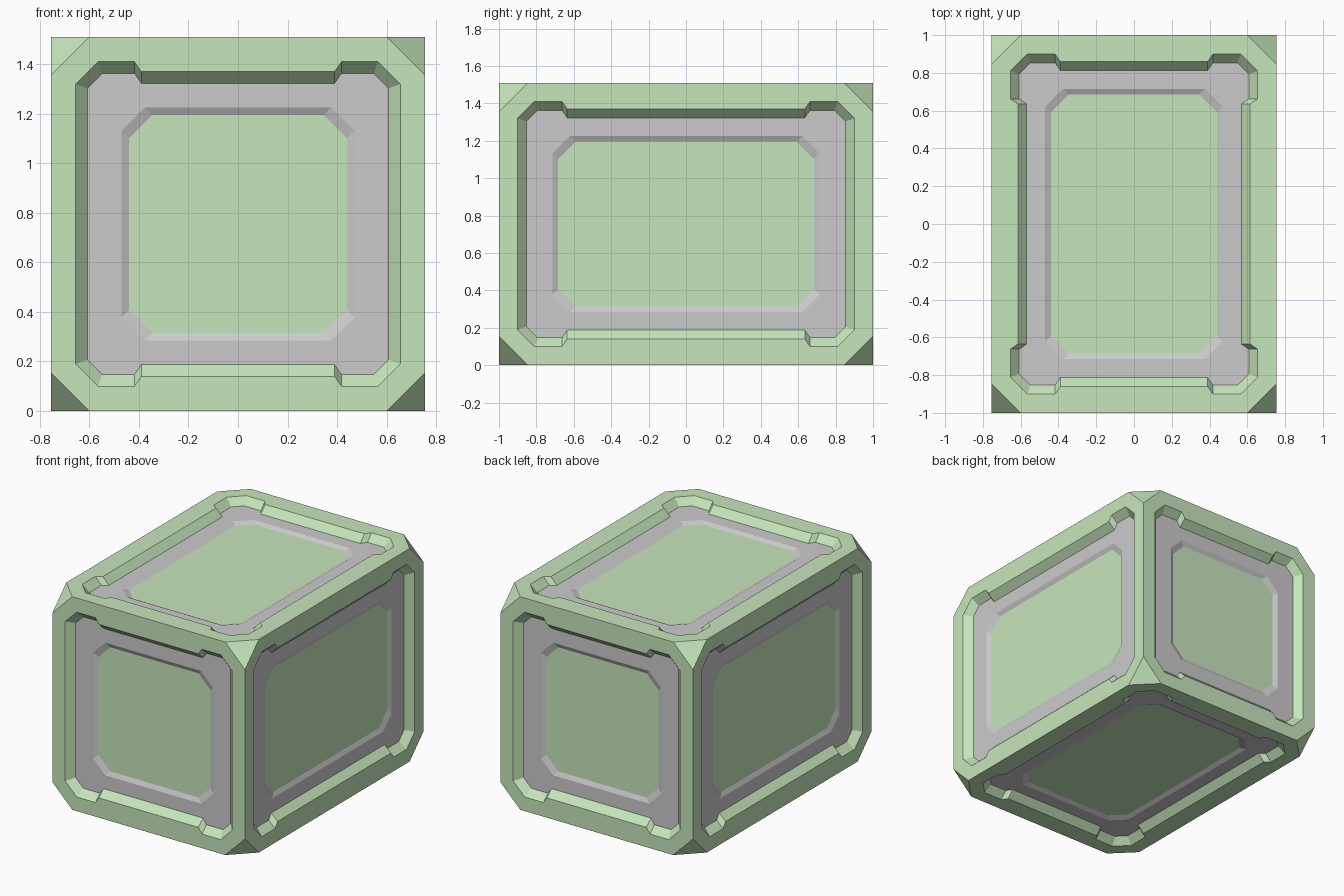
import bpy, bmesh
from itertools import product
from mathutils import Vector

if "Cube" in bpy.data.objects:
    bpy.data.objects.remove(bpy.data.objects["Cube"])

HALF = Vector((0.755, 1.0, 0.755))
CENTRE = Vector((0, 0, 0.755))
RECESS, FLOOR = 0.05, 0.065   # depth of the grey frame and of the green panel

green = bpy.data.materials.new("green")
green.diffuse_color = (0.565, 0.79, 0.50, 1)
green.use_nodes = True
green.node_tree.nodes["Principled BSDF"].inputs["Base Color"].default_value = green.diffuse_color


def make_object(name, bm, mat=None):
    mesh = bpy.data.meshes.new(name)
    bm.to_mesh(mesh)
    bm.free()
    obj = bpy.data.objects.new(name, mesh)
    bpy.context.collection.objects.link(obj)
    if mat:
        mesh.materials.append(mat)
    return obj


def outline(Hu, Hv, inset, chamfer, notch_sides=False, notch_ends=False):
    """Symmetric chamfered rectangle, optionally stepped inward along its edges."""
    u, v = Hu - inset, Hv - inset
    q = [(u, v - chamfer), (u - chamfer, v)]
    if notch_sides:
        q = [(u - 0.04, Hv - 0.365), (u, Hv - 0.337)] + q
    if notch_ends:
        q += [(Hu - 0.337, v), (Hu - 0.365, v - 0.04)]
    r = q[::-1]
    return (q + [(-a, b) for a, b in r] + [(-a, -b) for a, b in q]
            + [(a, -b) for a, b in r])


def add_loop(bm, axis, sign, pts, depth):
    """Place a 2D outline on one side of the box, sunk by depth."""
    ua, va = [i for i in range(3) if i != axis]
    verts = []
    for a, b in pts:
        p = Vector((0, 0, 0))
        p[ua], p[va], p[axis] = a, b, sign * (HALF[axis] - depth)
        verts.append(bm.verts.new(p + CENTRE))
    return verts


def bridge(bm, a, b):
    for i in range(len(a)):
        j = (i + 1) % len(a)
        bm.faces.new((a[i], a[j], b[j], b[i]))


# Green body: box with its eight corners cut off
bm = bmesh.new()
for s in product((-1, 1), repeat=3):
    for k in range(3):
        p = Vector([s[i] * HALF[i] for i in range(3)])
        p[k] -= s[k] * 0.155
        bm.verts.new(p + CENTRE)
bmesh.ops.convex_hull(bm, input=bm.verts)
bmesh.ops.dissolve_limit(bm, angle_limit=0.02, verts=bm.verts, edges=bm.edges)
bmesh.ops.recalc_face_normals(bm, faces=bm.faces)
body = make_object("body", bm, green)

cut = bmesh.new()
sides = {"right": (0, 1), "left": (0, -1), "back": (1, 1),
         "front": (1, -1), "top": (2, 1), "bottom": (2, -1)}
for name, (axis, sign) in sides.items():
    Hu, Hv = [HALF[i] for i in range(3) if i != axis]
    notches = (axis == 2, True)
    rim = outline(Hu, Hv, 0.10, 0.09, *notches)
    seat = outline(Hu, Hv, 0.147, 0.06, *notches)
    over = [(a + 0.4 * (a - c), b + 0.4 * (b - d)) for (a, b), (c, d) in zip(rim, seat)]

    # Recess cutter with sloping walls
    loops = [add_loop(cut, axis, sign, p, d)
             for p, d in ((over, -0.4 * RECESS), (seat, RECESS), (seat, FLOOR))]
    bridge(cut, loops[0], loops[1])
    bridge(cut, loops[1], loops[2])
    cut.faces.new(loops[0])
    cut.faces.new(loops[2])

    # Grey frame with a bevelled window
    bm = bmesh.new()
    outer = add_loop(bm, axis, sign, seat, RECESS)
    lip = add_loop(bm, axis, sign, outline(Hu, Hv, 0.285, 0.094), RECESS)
    sill = add_loop(bm, axis, sign, outline(Hu, Hv, 0.315, 0.094), FLOOR)
    edges = [bm.edges.new((l[i - 1], l[i])) for l in (outer, lip) for i in range(len(l))]
    bmesh.ops.triangle_fill(bm, edges=edges, use_beauty=True)
    bridge(bm, lip, sill)
    bm.normal_update()
    bmesh.ops.reverse_faces(bm, faces=[f for f in bm.faces if f.normal[axis] * sign < 0])
    make_object(name + "_frame", bm)

bmesh.ops.recalc_face_normals(cut, faces=cut.faces)
cutter = make_object("recess_cutter", cut, green)
cutter.hide_render = True

# Cut the recesses into the body
mod = body.modifiers.new("recesses", 'BOOLEAN')
mod.operation, mod.solver, mod.object = 'DIFFERENCE', 'EXACT', cutter
bpy.context.view_layer.objects.active = body
bpy.ops.object.modifier_apply(modifier=mod.name)
bpy.data.objects.remove(cutter)
